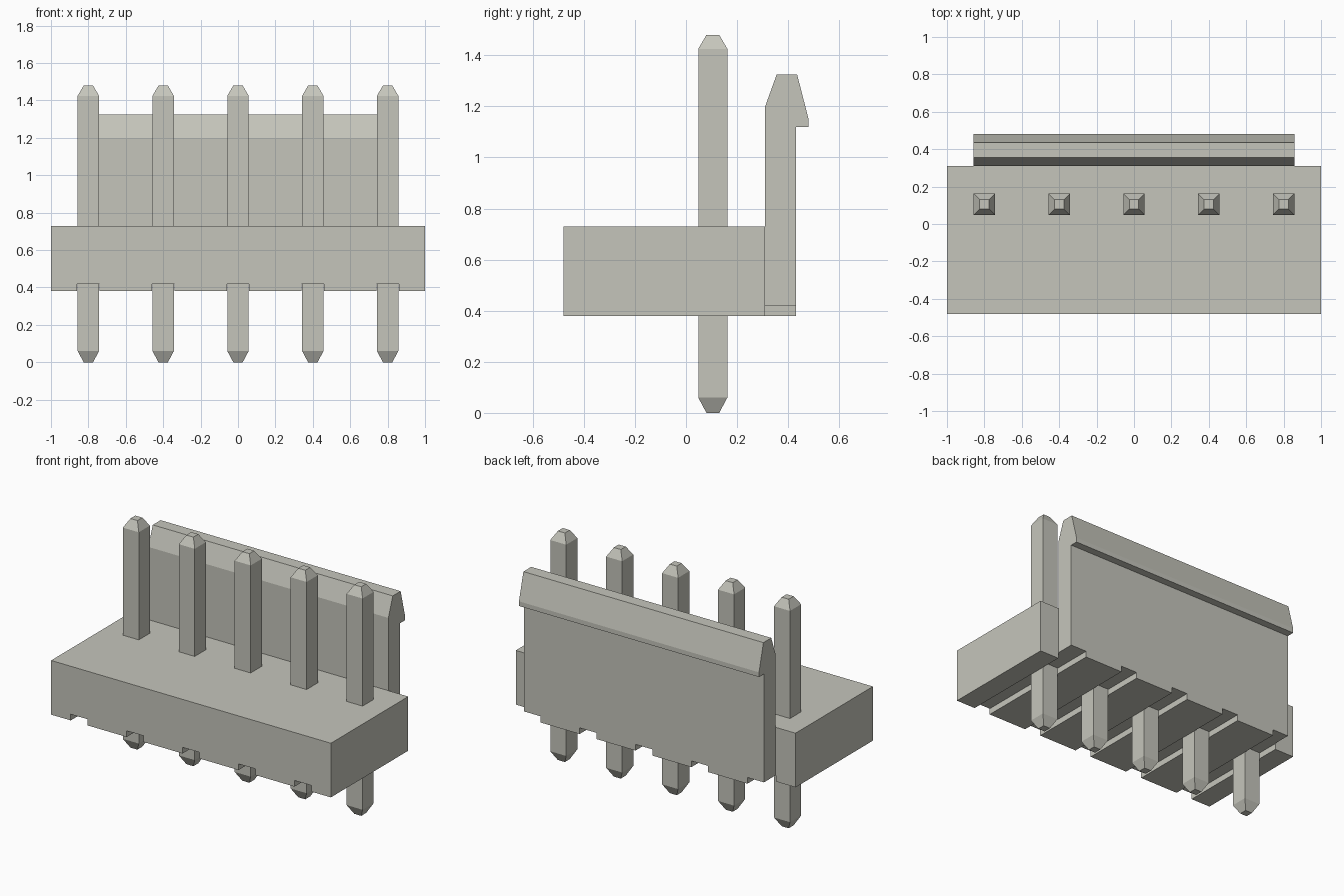
import bpy, bmesh
from mathutils import Vector

cube = bpy.data.objects.get("Cube")
if cube:
    bpy.data.objects.remove(cube, do_unlink=True)

# One warm grey for every part
COLOUR = (0.56, 0.56, 0.50, 1.0)
grey = bpy.data.materials.new("warm grey")
grey.use_nodes = True
grey.diffuse_color = COLOUR
grey.node_tree.nodes["Principled BSDF"].inputs["Base Color"].default_value = COLOUR

PIN_X = [-0.8, -0.4, 0.0, 0.4, 0.8]
PIN_Y = 0.105
BASE_Z, BODY_TOP, SLOT_TOP = 0.38, 0.73, 0.42


def finish(name, bm):
    bmesh.ops.recalc_face_normals(bm, faces=bm.faces)
    mesh = bpy.data.meshes.new(name)
    bm.to_mesh(mesh)
    bm.free()
    mesh.materials.append(grey)
    obj = bpy.data.objects.new(name, mesh)
    bpy.context.collection.objects.link(obj)
    return obj


def extrude(bm, points, offset):
    """Make a solid by sweeping a closed outline along an offset."""
    face = bm.faces.new([bm.verts.new(p) for p in points])
    top = bmesh.ops.extrude_face_region(bm, geom=[face], use_keep_orig=True)["geom"]
    bmesh.ops.translate(bm, vec=Vector(offset),
                        verts=[v for v in top if isinstance(v, bmesh.types.BMVert)])


# Housing base: outline with a shallow channel under each pin, swept front to back
outline = [(-1, BODY_TOP), (-1, BASE_Z)]
for x in PIN_X:
    outline += [(x - 0.06, BASE_Z), (x - 0.06, SLOT_TOP),
                (x + 0.06, SLOT_TOP), (x + 0.06, BASE_Z)]
outline += [(1, BASE_Z), (1, BODY_TOP)]
bm = bmesh.new()
extrude(bm, [(x, -0.48, z) for x, z in outline], (0, 0.79, 0))
finish("housing_base", bm)

# Rear locking wall with a hooked, chamfered top
profile = [(0.31, BASE_Z), (0.43, BASE_Z), (0.43, 1.12), (0.48, 1.12),
           (0.48, 1.15), (0.435, 1.325), (0.355, 1.325), (0.31, 1.2)]
bm = bmesh.new()
extrude(bm, [(-0.858, y, z) for y, z in profile], (1.716, 0, 0))
wall = finish("locking_wall", bm)

# Channels continue through the foot of the wall
bm = bmesh.new()
for x in PIN_X:
    extrude(bm, [(x - 0.06, 0.2, 0.3), (x + 0.06, 0.2, 0.3),
                 (x + 0.06, 0.2, SLOT_TOP), (x - 0.06, 0.2, SLOT_TOP)], (0, 0.4, 0))
cutter = finish("channel_cutter", bm)
cutter.hide_render = True
cut = wall.modifiers.new("channels", 'BOOLEAN')
cut.operation = 'DIFFERENCE'
cut.solver = 'EXACT'
cut.object = cutter
bpy.context.view_layer.objects.active = wall
bpy.ops.object.modifier_apply(modifier=cut.name)
bpy.data.objects.remove(cutter, do_unlink=True)

# Square pins with tapered ends
PIN_RINGS = [(0.0, 0.025), (0.06, 0.057), (1.425, 0.057), (1.48, 0.025)]
for i, x in enumerate(PIN_X, 1):
    bm = bmesh.new()
    rings = [[bm.verts.new((x + sx * r, PIN_Y + sy * r, z))
              for sx, sy in ((-1, -1), (1, -1), (1, 1), (-1, 1))]
             for z, r in PIN_RINGS]
    for a, b in zip(rings, rings[1:]):
        for k in range(4):
            n = (k + 1) % 4
            bm.faces.new((a[k], a[n], b[n], b[k]))
    bm.faces.new(rings[0])
    bm.faces.new(rings[-1])
    finish(f"pin_{i}", bm)
